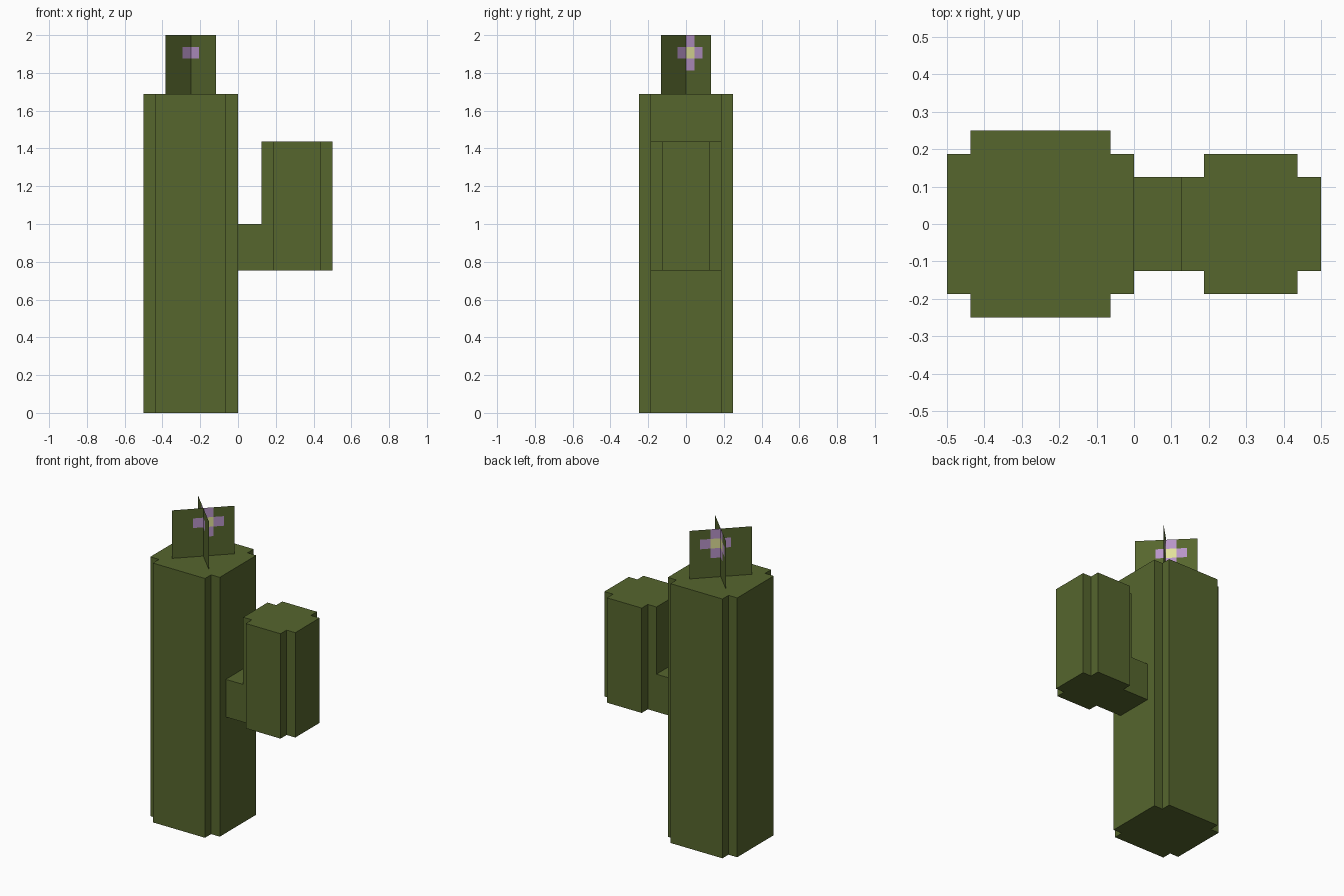
import bpy, bmesh, math
from mathutils import Vector

if "Cube" in bpy.data.objects:
    bpy.data.objects.remove(bpy.data.objects["Cube"])

PX = 0.0625  # base unit used for notches and petals


def material(name, rgb):
    m = bpy.data.materials.new(name)
    m.diffuse_color = (*rgb, 1)
    m.use_nodes = True
    m.node_tree.nodes["Principled BSDF"].inputs["Base Color"].default_value = m.diffuse_color
    return m


green = material("cactus green", (0.093, 0.133, 0.027))
purple = material("petal purple", (0.479, 0.296, 0.578))
yellow = material("flower yellow", (0.75, 0.75, 0.32))


def make_object(name, bm, mats):
    mesh = bpy.data.meshes.new(name)
    bm.to_mesh(mesh)
    bm.free()
    for m in mats:
        mesh.materials.append(m)
    obj = bpy.data.objects.new(name, mesh)
    bpy.context.collection.objects.link(obj)
    return obj


def column(name, cx, hx, hy, z0, z1, notch=0.0):
    """Upright prism; a notch cuts a square step out of each corner."""
    outline = []
    for sx, sy in ((1, 1), (-1, 1), (-1, -1), (1, -1)):
        corner = [(hx, hy)]
        if notch:
            corner = [(hx, hy - notch), (hx - notch, hy - notch), (hx - notch, hy)]
            if sx * sy < 0:
                corner.reverse()
        outline += [(cx + sx * x, sy * y) for x, y in corner]
    bm = bmesh.new()
    base = bm.faces.new([bm.verts.new((x, y, z0)) for x, y in outline])
    top = bmesh.ops.extrude_face_region(bm, geom=[base], use_keep_orig=True)["geom"]
    bmesh.ops.translate(bm, vec=(0, 0, z1 - z0),
                        verts=[v for v in top if isinstance(v, bmesh.types.BMVert)])
    bmesh.ops.recalc_face_normals(bm, faces=bm.faces[:])
    return make_object(name, bm, [green])


def flower_card(name, angle):
    """Thin upright card of 6 x 5 cells with a plus-shaped flower."""
    cols, rows, z0 = 6, 5, 1.6875
    along = Vector((math.cos(angle), math.sin(angle), 0))
    bm = bmesh.new()
    grid = [[bm.verts.new(Vector((-0.25, 0, z0 + r * PX)) + along * (c - 3) * PX)
             for c in range(cols + 1)] for r in range(rows + 1)]
    for r in range(rows):
        for c in range(cols):
            f = bm.faces.new((grid[r][c], grid[r][c + 1],
                              grid[r + 1][c + 1], grid[r + 1][c]))
            # yellow centre, four purple petals, green elsewhere
            dist = abs(c - 3) + abs(r - 3)
            f.material_index = 2 if dist == 0 else 1 if dist == 1 else 0
    return make_object(name, bm, [green, purple, yellow])


# Main stem and side arm
column("trunk", -0.25, 0.25, 0.25, 0.0, 1.6875, PX)
column("arm_connector", 0.0625, 0.0625, 0.125, 0.755, 1.0)
column("arm", 0.3125, 0.1875, 0.1875, 0.755, 1.4375, PX)

# Crossed flower cards on top of the stem
flower_card("flower_card_a", math.radians(45))
flower_card("flower_card_b", math.radians(135))
